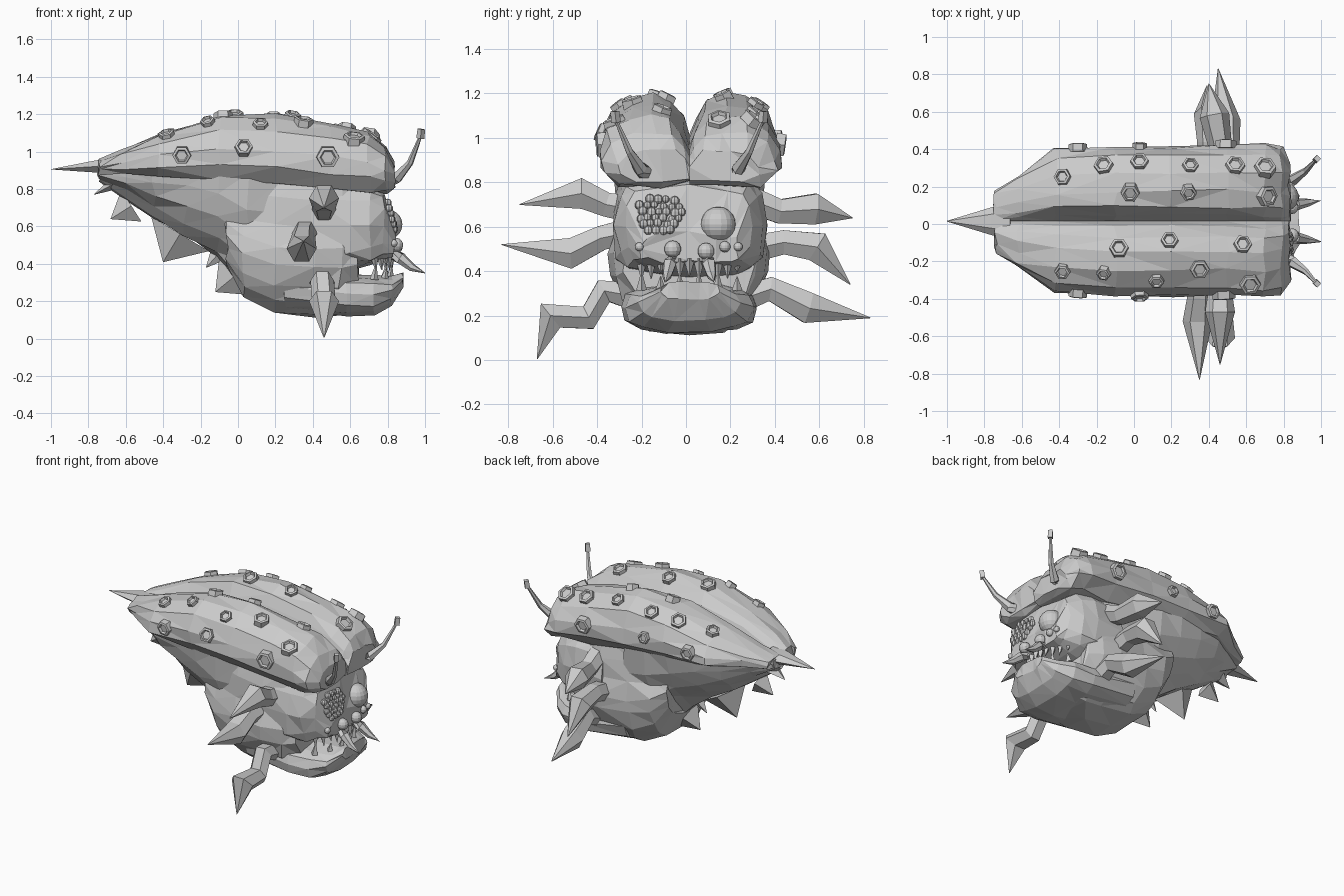
import bpy, bmesh, math, random
from mathutils import Vector
from mathutils.bvhtree import BVHTree

random.seed(7)
cube = bpy.data.objects.get("Cube")
if cube:
    bpy.data.objects.remove(cube)

stone = bpy.data.materials.new("stone_grey")
stone.use_nodes = True
GREY = (0.6, 0.6, 0.6, 1)
stone.diffuse_color = GREY
stone.node_tree.nodes["Principled BSDF"].inputs["Base Color"].default_value = GREY
MID = 0.015  # centre line of the body


def finish(name, bm):
    """Turn a bmesh into a flat shaded object."""
    bmesh.ops.recalc_face_normals(bm, faces=bm.faces)
    mesh = bpy.data.meshes.new(name)
    bm.to_mesh(mesh)
    bm.free()
    mesh.materials.append(stone)
    obj = bpy.data.objects.new(name, mesh)
    bpy.context.collection.objects.link(obj)
    return obj


def skin(bm, rings):
    """Bridge rings of points and cap both ends."""
    loops = [[bm.verts.new(p) for p in ring] for ring in rings]
    n = len(loops[0])
    for a, b in zip(loops, loops[1:]):
        for i in range(n):
            j = (i + 1) % n
            bm.faces.new((a[i], a[j], b[j], b[i]))
    bm.faces.new(loops[0])
    bm.faces.new(loops[-1])


def loft(name, rows, outline, side=1, rough=0.012):
    """Loft an outline (y share, z share) along x with rows (x, low, high, half width)."""
    bm = bmesh.new()
    jit = lambda: random.uniform(-rough, rough)
    rings = [[(x + jit(), MID + side * w * u + (jit() if u else 0),
               lo + (hi - lo) * v + jit()) for u, v in outline]
             for x, lo, hi, w in rows]
    skin(bm, rings)
    bmesh.ops.triangulate(bm, faces=bm.faces)
    return finish(name, bm)


def tube(name, path, radii, sides=6, axis=None, flat=1.0):
    """Sweep a polygon along a path with one radius per point."""
    pts = [Vector(p) for p in path]
    rings = []
    for i, (p, r) in enumerate(zip(pts, radii)):
        t = axis or (pts[min(i + 1, len(pts) - 1)] - pts[max(i - 1, 0)])
        t = t.normalized()
        ref = Vector((1, 0, 0)) if abs(t.x) < 0.85 else Vector((0, 1, 0))
        u = (ref - t * ref.dot(t)).normalized()
        v = t.cross(u)
        rings.append([p + r * (u * math.cos(a) + v * flat * math.sin(a))
                      for a in (math.tau * k / sides for k in range(sides))])
    bm = bmesh.new()
    skin(bm, rings)
    return finish(name, bm)


def spike(name, base, tip, radius, flat=1.0):
    return tube(name, (base, tip), (radius, 0.002), 4, flat=flat)


def ball(name, centre, radius, segments=12):
    bm = bmesh.new()
    bmesh.ops.create_uvsphere(bm, u_segments=segments, v_segments=segments // 2 + 1, radius=radius)
    bmesh.ops.translate(bm, verts=bm.verts, vec=centre)
    return finish(name, bm)


def mirrored(half):
    """Close a half outline that starts at the keel."""
    return [(0, 0)] + half + [(-u, v) for u, v in reversed(half)]


def rounded(n, power):
    """Outline of a rounded box."""
    out = []
    for k in range(n):
        c, s = math.cos(math.tau * k / n), math.sin(math.tau * k / n)
        out.append((math.copysign(abs(c) ** power, c),
                    0.5 + 0.5 * math.copysign(abs(s) ** power, s)))
    return out


# Keel shaped abdomen, and a chest that is widest at the leg roots
keel = mirrored([(0.25, 0.02), (0.52, 0.2), (0.74, 0.42), (0.87, 0.68), (0.92, 1)])
loft("abdomen", [(-0.74, 0.85, 0.93, 0.12), (-0.6, 0.75, 0.93, 0.21), (-0.45, 0.64, 0.93, 0.3),
                 (-0.28, 0.55, 0.93, 0.35), (-0.1, 0.44, 0.92, 0.37), (0.06, 0.26, 0.9, 0.37),
                 (0.25, 0.2, 0.88, 0.34)], keel, rough=0.014)
ribs = mirrored([(0.45, 0.01), (0.7, 0.08), (0.84, 0.2), (0.96, 0.35), (0.98, 0.47),
                 (0.9, 0.62), (0.87, 0.8), (0.83, 1)])
loft("chest", [(-0.06, 0.38, 0.88, 0.3), (0.03, 0.22, 0.9, 0.33), (0.2, 0.14, 0.9, 0.355),
               (0.42, 0.125, 0.88, 0.37), (0.55, 0.13, 0.86, 0.35), (0.64, 0.14, 0.84, 0.3)],
     ribs, rough=0.014)

# Head and lower jaw, nearly closed at the corners of the mouth
loft("head", [(0.4, 0.36, 0.84, 0.34), (0.6, 0.37, 0.84, 0.34), (0.7, 0.39, 0.83, 0.33),
              (0.78, 0.425, 0.78, 0.29), (0.835, 0.44, 0.57, 0.22)], rounded(16, 0.55))
loft("lower_jaw", [(0.25, 0.15, 0.42, 0.3), (0.58, 0.12, 0.35, 0.31), (0.73, 0.13, 0.335, 0.29),
                   (0.82, 0.18, 0.33, 0.23), (0.88, 0.27, 0.35, 0.13)], rounded(14, 0.75), rough=0.008)

# Two flat topped shell lobes with a narrow groove between them
lobe = [(0, 0.08), (0.35, 0), (0.8, 0.03), (1, 0.25), (1, 0.5), (0.88, 0.78),
        (0.65, 0.97), (0.4, 1), (0.2, 0.93), (0.08, 0.72), (0, 0.5)]
shell_rows = [(-0.74, 0.88, 0.96, 0.17), (-0.62, 0.88, 1.01, 0.25), (-0.42, 0.87, 1.09, 0.38),
              (-0.1, 0.84, 1.19, 0.4), (0.2, 0.82, 1.2, 0.4), (0.5, 0.79, 1.15, 0.4),
              (0.7, 0.78, 1.1, 0.41), (0.79, 0.78, 1.03, 0.39), (0.83, 0.8, 0.95, 0.31)]
shells = {1: loft("left_shell", shell_rows, lobe, 1), -1: loft("right_shell", shell_rows, lobe, -1)}

# Hexagonal warts seated on the shells: cast from above, or from the side when a height is given
warts = [(-0.38, 0.25, 0), (-0.16, 0.31, 0), (0.03, 0.33, 0), (-0.02, 0.17, 0), (0.29, 0.17, 0),
         (0.3, 0.31, 0), (0.54, 0.31, 0), (0.71, 0.15, 0), (0.49, 1, 0.97), (-0.3, 1, 0.98),
         (0.03, 1, 1.0), (0.7, 0.3, 0),
         (-0.08, -0.13, 0), (0.19, -0.09, 0), (0.58, -0.11, 0), (-0.38, -0.25, 0),
         (-0.16, -0.26, 0), (0.12, -0.3, 0), (0.35, -0.24, 0), (0.62, -0.32, 0),
         (0.03, -1, 1.02), (-0.3, -1, 0.98), (0.48, -1, 0.97)]
trees = {}
for s, shell in shells.items():
    bm = bmesh.new()
    bm.from_mesh(shell.data)
    trees[s] = BVHTree.FromBMesh(bm)
    bm.free()
for x, y, z in warts:
    s = 1 if y > 0 else -1
    if z:
        hit, normal, *_ = trees[s].ray_cast(Vector((x, y, z)), Vector((0, -s, 0)))
    else:
        hit, normal, *_ = trees[s].ray_cast(Vector((x, y, 2)), Vector((0, 0, -1)))
    if hit:
        r = random.uniform(0.04, 0.055) + (0.01 if x > 0.4 else 0)
        steps = ((-0.02, 1), (0.022, 0.95), (0.026, 0.68), (0.012, 0.55))
        tube("shell_wart", [hit + normal * d for d, _ in steps], [r * k for _, k in steps], 6, normal)

# Tail point and the row of belly spikes
tube("tail_spike", [(-0.66, MID, 0.925), (-0.76, MID, 0.92), (-1, MID, 0.905)],
     (0.09, 0.075, 0.002), 6, flat=0.5)
belly = [(-0.66, 0.83, -0.77, 0.77, 0.07), (-0.57, 0.71, -0.68, 0.64, 0.1),
         (-0.31, 0.56, -0.4, 0.41, 0.18), (-0.09, 0.47, -0.17, 0.38, 0.06),
         (-0.01, 0.34, -0.12, 0.25, 0.14)]
for x, z, tx, tz, r in belly:
    spike("belly_spike", (x, MID, z), (tx, MID, tz), r, flat=0.5)

# Six jointed legs, each ending in a long claw
legs = {
    "left_upper_leg": [(0.47, 0.27, 0.73), (0.46, 0.42, 0.67), (0.43, 0.58, 0.68), (0.4, 0.75, 0.64)],
    "left_middle_leg": [(0.4, 0.3, 0.5), (0.4, 0.44, 0.53), (0.4, 0.59, 0.51), (0.39, 0.74, 0.34)],
    "left_lower_leg": [(0.5, 0.24, 0.27), (0.5, 0.38, 0.32), (0.49, 0.55, 0.235), (0.45, 0.83, 0.19)],
    "right_upper_leg": [(0.46, -0.25, 0.68), (0.46, -0.36, 0.7), (0.46, -0.47, 0.75), (0.46, -0.75, 0.7)],
    "right_middle_leg": [(0.36, -0.28, 0.57), (0.35, -0.38, 0.55), (0.34, -0.52, 0.48), (0.35, -0.83, 0.52)],
    "right_lower_leg": [(0.45, -0.25, 0.29), (0.45, -0.37, 0.31), (0.46, -0.44, 0.19),
                        (0.46, -0.61, 0.2), (0.46, -0.67, 0.005)],
}
for name, path in legs.items():
    radii = [0.07] + [0.063] * (len(path) - 3) + [0.08, 0.002]
    tube(name, path, radii, 6)

# Antennae with knobs, and tusks beside the mouth
for s, label in ((1, "left"), (-1, "right")):
    at = lambda x, y, z: (x, MID + s * y, z)
    tube(label + "_antenna", [at(0.76, 0.18, 0.83), at(0.85, 0.22, 0.86), at(0.92, 0.27, 0.94),
                              at(0.975, 0.33, 1.08)], (0.05, 0.032, 0.018, 0.009), 6)
    tube(label + "_antenna_knob", [at(0.975, 0.33, 1.07), at(0.98, 0.335, 1.12)], (0.022, 0.02), 4)
    tube(label + "_tusk", [at(0.78, 0.07, 0.47), at(0.87, 0.09, 0.43), at(0.93, 0.1, 0.38),
                           at(1, 0.11, 0.35)], (0.035, 0.032, 0.022, 0.002), 6)

# One large eye, a row of small eyes and a cluster of bead eyes
ball("large_eye", (0.8, 0.145, 0.61), 0.08, 18)
for y, z, r in ((-0.21, 0.51, 0.02), (-0.06, 0.5, 0.038), (0.09, 0.49, 0.038),
                (0.175, 0.51, 0.025), (0.235, 0.51, 0.02)):
    ball("small_eye", (0.85 - abs(y) * 0.08, y, z), r)
for row in range(6):
    for col in range(6):
        y = -0.205 + col * 0.034 + (row % 2) * 0.015
        z = 0.585 + row * 0.027
        if math.hypot((y + 0.115) / 0.11, (z - 0.655) / 0.085) < 1:
            wob = random.uniform(-0.006, 0.006)
            ball("bead_eye", (0.838 - (z - 0.57) * 0.25, y + wob, z - wob),
                 random.uniform(0.017, 0.024), 8)

# Upper and lower teeth around the mouth
for k in range(-5, 6):
    y = MID + k * 0.043
    x = 0.815 - 0.0035 * k * k
    drop = random.uniform(0.05, 0.09)
    spike("upper_tooth", (x, y, 0.455), (x + 0.01, y, 0.445 - drop), 0.026)
    if k % 2:
        spike("lower_tooth", (x, y, 0.315), (x + 0.01, y, 0.345 + drop * 0.6), 0.024)
